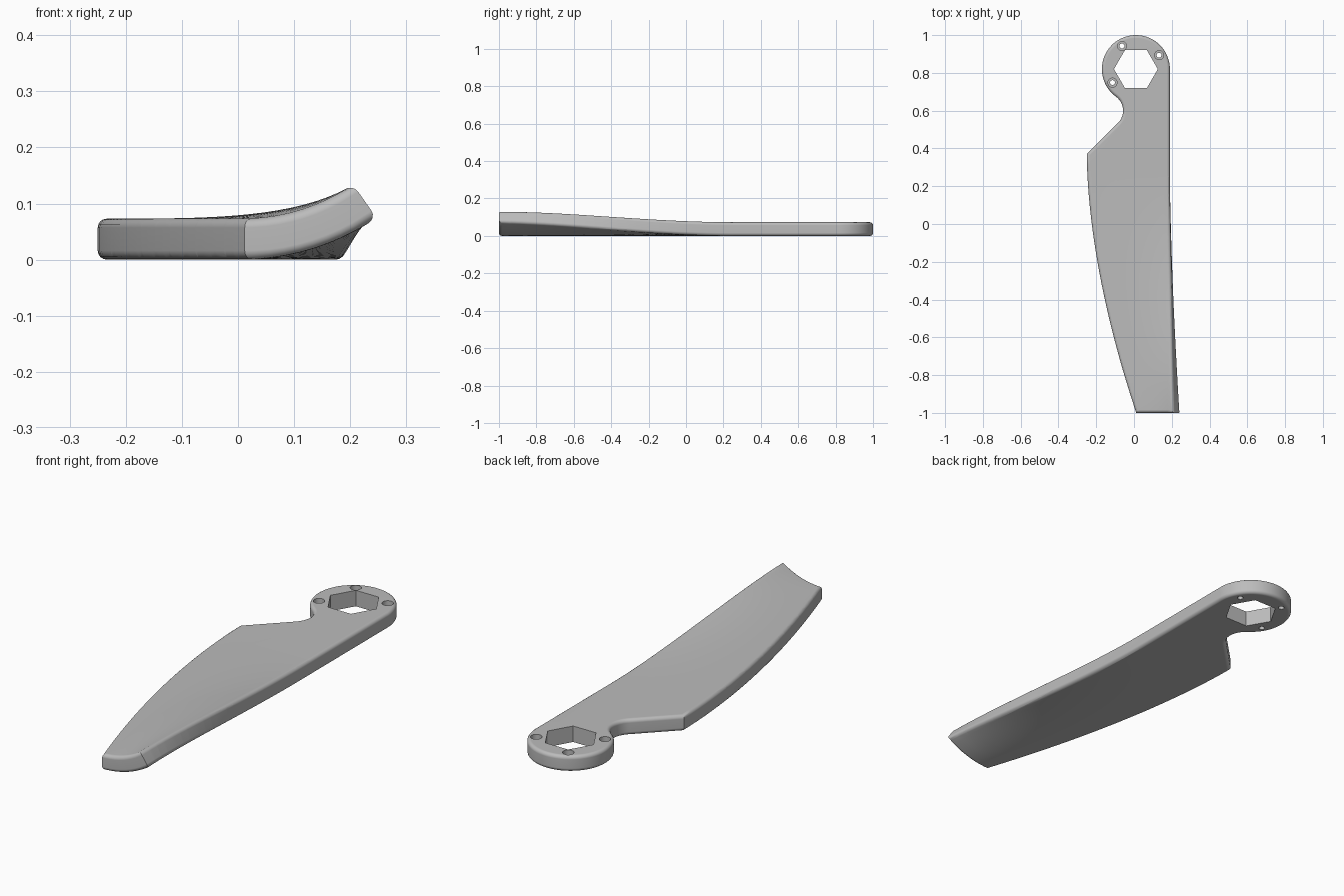
import bpy, bmesh
from math import sin, cos, radians, pi
from mathutils import Vector

if "Cube" in bpy.data.objects:
    bpy.data.objects.remove(bpy.data.objects["Cube"])

THICK, ROUND = 0.073, 0.016
HUB, HUB_R = (0.01, 0.82), 0.18
BEND_Y, TIP_Y, TIP_ANGLE = 0.25, -1.0, radians(35)

grey = bpy.data.materials.new("grey plastic")
grey.diffuse_color = (0.5, 0.5, 0.5, 1)
grey.use_nodes = True
grey.node_tree.nodes["Principled BSDF"].inputs["Base Color"].default_value = (0.5, 0.5, 0.5, 1)


def ramp(y):
    return max(0.0, (BEND_Y - y) / (BEND_Y - TIP_Y))


def left_x(y):
    return -0.25 + 0.262 * max(0.0, (0.37 - y) / 1.37) ** 1.75


def right_x(y):
    return 0.19 + 0.057 * ramp(y) ** 1.5


def arc(centre, r, start, end, n):
    angles = [radians(start + (end - start) * i / n) for i in range(n + 1)]
    return [(centre[0] + r * cos(a), centre[1] + r * sin(a)) for a in angles]


def curl(co):
    """Roll a blade section upwards towards its right edge."""
    angle = TIP_ANGLE * ramp(co.y) ** 1.9
    if angle < 1e-4:
        return co
    xl, width = left_x(co.y), right_x(co.y) - left_x(co.y)
    radius = width / sin(angle)
    phi = angle * (co.x - xl) / width
    return Vector((xl + (radius - co.z) * sin(phi), co.y,
                   radius - (radius - co.z) * cos(phi)))


# Plan outline: hub arc, concave neck, shoulder, swept left edge, tip, right edge
steps = 24
ys = [0.37 + (TIP_Y - 0.37) * i / steps for i in range(steps + 1)]
outline = arc(HUB, HUB_R, 0, 234, 48)
outline += arc((-0.15, 0.6), 0.092, 54, -47, 20)[1:]
outline += [(left_x(y), y) for y in ys]
outline += [(right_x(y), y) for y in reversed(ys)]

# Blade body: extruded outline with rounded rims
bm = bmesh.new()
base = bm.faces.new([bm.verts.new((x, y, 0)) for x, y in outline])
top = bmesh.ops.extrude_face_region(bm, geom=[base])["geom"]
bmesh.ops.translate(bm, vec=(0, 0, THICK),
                    verts=[v for v in top if isinstance(v, bmesh.types.BMVert)])
bmesh.ops.recalc_face_normals(bm, faces=bm.faces)
rims = [e for e in bm.edges if abs(e.verts[0].co.z - e.verts[1].co.z) < 1e-6]
bmesh.ops.bevel(bm, geom=rims, offset=ROUND, offset_type='OFFSET',
                segments=4, profile=0.5, affect='EDGES')


def slice_mesh(point, normal):
    bmesh.ops.bisect_plane(bm, geom=bm.verts[:] + bm.edges[:] + bm.faces[:],
                           dist=1e-5, plane_co=point, plane_no=normal)


# Cross cuts, then lengthwise cuts below the bend line, so the body can curl
for i in range(28):
    slice_mesh((0, BEND_Y - 0.0437 * i, 0), (0, 1, 0))
for i in range(18):
    x = -0.2234 + 0.0253 * i
    cut = [f for f in bm.faces if f.calc_center_median().y < BEND_Y]
    parts = set(cut) | {e for f in cut for e in f.edges} | {v for f in cut for v in f.verts}
    bmesh.ops.bisect_plane(bm, geom=list(parts), dist=1e-5,
                           plane_co=(x, 0, 0), plane_no=(1, 0, 0))
for v in bm.verts:
    v.co = curl(v.co)
mesh = bpy.data.meshes.new("blade")
bm.to_mesh(mesh)
bm.free()
mesh.materials.append(grey)
blade = bpy.data.objects.new("blade", mesh)
bpy.context.collection.objects.link(blade)


def cut_hole(name, x, y, radius, sides, bottom):
    """Cut a vertical prism out of the blade from a given height upwards."""
    bpy.ops.mesh.primitive_cylinder_add(vertices=sides, radius=radius, depth=0.3,
                                        location=(x, y, bottom + 0.15),
                                        rotation=(0, 0, pi / 2))
    cutter = bpy.context.object
    cutter.name, cutter.hide_render = name, True
    cutter.data.materials.append(grey)
    mod = blade.modifiers.new(name, 'BOOLEAN')
    mod.operation, mod.solver, mod.object = 'DIFFERENCE', 'EXACT', cutter
    bpy.context.view_layer.objects.active = blade
    bpy.ops.object.modifier_apply(modifier=name)
    bpy.data.objects.remove(cutter)


# Hexagonal socket and three stepped screw holes
cut_hole("hex_socket", *HUB, 0.116, 6, -0.1)
for deg in (31, 121, 210):
    x, y = HUB[0] + 0.143 * cos(radians(deg)), HUB[1] + 0.143 * sin(radians(deg))
    cut_hole("screw_head_recess", x, y, 0.024, 24, 0.035)
    cut_hole("screw_hole", x, y, 0.013, 24, -0.1)

# Smooth shading with crisp hole edges
bpy.ops.object.select_all(action='DESELECT')
blade.select_set(True)
bpy.context.view_layer.objects.active = blade
bpy.ops.object.shade_smooth_by_angle(angle=radians(35))
weighted = blade.modifiers.new("weighted_normals", 'WEIGHTED_NORMAL')
weighted.keep_sharp = True
